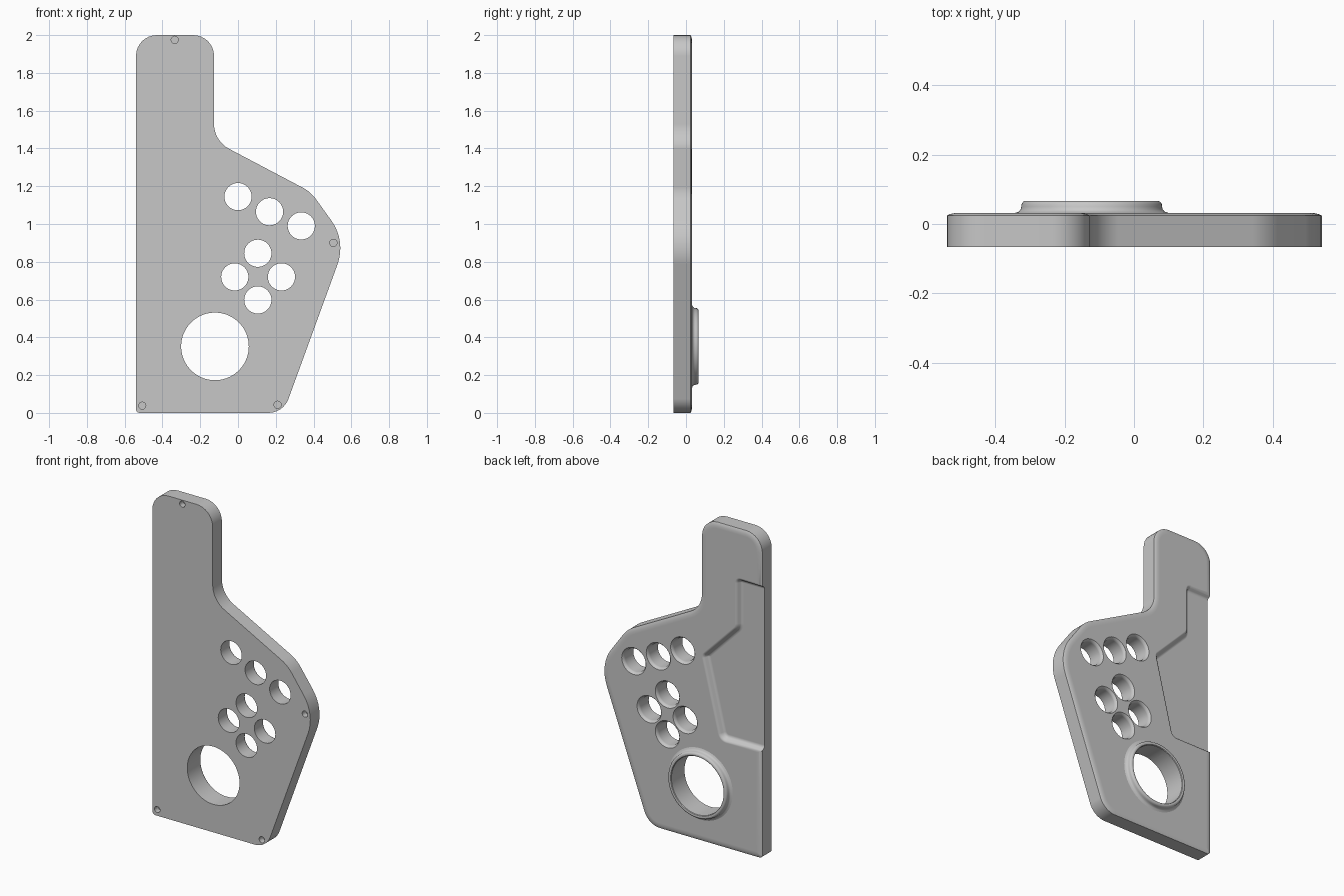
import bpy, bmesh, math
from mathutils import Vector

if "Cube" in bpy.data.objects:
    bpy.data.objects.remove(bpy.data.objects["Cube"])

FRONT, BACK, TOP = -0.0665, 0.032, 0.0665

grey = bpy.data.materials.new("plain_grey")
grey.use_nodes = True
grey.diffuse_color = (0.57, 0.57, 0.57, 1)
grey.node_tree.nodes["Principled BSDF"].inputs["Base Color"].default_value = (0.57, 0.57, 0.57, 1)


def rounded(corners, inset=0.0, steps=8):
    """Counter-clockwise (x, z, radius) corners -> inset outline with filleted corners."""
    pts = [Vector(c[:2]) for c in corners]
    out = []
    for i, (x, z, r) in enumerate(corners):
        p = pts[i]
        d0 = (p - pts[i - 1]).normalized()
        d1 = (pts[(i + 1) % len(pts)] - p).normalized()
        n0, n1 = Vector((-d0.y, d0.x)), Vector((-d1.y, d1.x))
        mid = (n0 + n1) / (1 + n0.dot(n1))      # mitre vector
        side = 1 if d0.x * d1.y - d0.y * d1.x > 0 else -1
        r = max(r - side * inset, 0.004)
        centre = p + mid * (inset + side * r)
        turn = d0.angle(d1) * side
        a0 = math.atan2(-side * n0.y, -side * n0.x)
        for k in range(steps + 1):
            a = a0 + turn * k / steps
            out.append(centre + r * Vector((math.cos(a), math.sin(a))))
    return out


def circle(cx, cz, r, n):
    return [Vector((cx + r * math.cos(2 * math.pi * k / n),
                    cz + r * math.sin(2 * math.pi * k / n))) for k in range(n)]


def loft(layers, closed=False):
    """Skin (y, outline) layers; cap the ends, or join last to first."""
    bm = bmesh.new()
    rings = [[bm.verts.new((p.x, y, p.y)) for p in pts] for y, pts in layers]
    pairs = list(zip(rings, rings[1:]))
    if closed:
        pairs.append((rings[-1], rings[0]))
    else:
        bm.faces.new(rings[0])
        bm.faces.new(rings[-1])
    for a, b in pairs:
        for i in range(len(a)):
            j = (i + 1) % len(a)
            bm.faces.new((a[i], a[j], b[j], b[i]))
    bmesh.ops.recalc_face_normals(bm, faces=bm.faces)
    return bm


def make(name, bm):
    mesh = bpy.data.meshes.new(name)
    bm.to_mesh(mesh)
    bm.free()
    mesh.materials.append(grey)
    ob = bpy.data.objects.new(name, mesh)
    bpy.context.collection.objects.link(ob)
    return ob


def select(ob):
    bpy.ops.object.select_all(action='DESELECT')
    ob.select_set(True)
    bpy.context.view_layer.objects.active = ob


def carve(ob, layers):
    """Subtract one lofted solid from the object."""
    cutter = make("cutter", loft(layers))
    cutter.hide_render = True
    cut = ob.modifiers.new("cut", 'BOOLEAN')
    cut.operation, cut.solver, cut.object = 'DIFFERENCE', 'EXACT', cutter
    select(ob)
    bpy.ops.object.modifier_apply(modifier="cut")
    bpy.data.objects.remove(cutter)


def smooth(ob):
    select(ob)
    bpy.ops.object.shade_smooth_by_angle(angle=math.radians(35))
    ob.modifiers.new("flat_weighting", 'WEIGHTED_NORMAL').keep_sharp = True


# Plate with a softly rounded back rim
outline = [(-0.54, 0, 0.02), (0.24, 0, 0.113), (0.572, 0.91, 0.25), (0.385, 1.17, 0.2),
           (-0.127, 1.44, 0.15), (-0.127, 2, 0.11), (-0.54, 2, 0.11)]
rim = [(FRONT, 0), (0.024, 0), (0.028, 0.008), (0.031, 0.02), (BACK, 0.035)]
plate = make("plate", loft([(y, rounded(outline, d)) for y, d in rim]))

# Small holes, flared at the back
flare = [(-0.1, 0.072), (0.012, 0.072), (0.02, 0.074), (0.027, 0.078), (0.034, 0.085)]
for x, z in [(0, 1.145), (0.167, 1.065), (0.335, 0.99),
             (0.105, 0.845), (-0.017, 0.72), (0.23, 0.72), (0.105, 0.598)]:
    carve(plate, [(y, circle(x, z, r, 40)) for y, r in flare])

# Main bore
bore = (-0.122, 0.352)
carve(plate, [(y, circle(*bore, 0.179, 72)) for y in (-0.1, 0.1)])

# Blind screw holes in the front
for x, z in [(-0.335, 1.975), (0.505, 0.9), (-0.507, 0.038), (0.21, 0.043)]:
    carve(plate, [(y, circle(x, z, 0.019, 20)) for y in (-0.1, -0.03)])

# Back recess, open at the right side, with soft walls
recess = [(-0.7, 0.65, 0.01), (-0.25, 0.65, 0.06), (-0.125, 1.155, 0.04),
          (-0.355, 1.39, 0.04), (-0.355, 1.7, 0.04), (-0.7, 1.7, 0.01)]
wall = [(0.036, -0.01), (0.029, 0.01), (0.022, 0.018), (0.01, 0.024), (0.004, 0.031), (0.001, 0.042)]
carve(plate, [(y, rounded(recess, d)) for y, d in wall])
smooth(plate)

# Raised collar around the bore
profile = [(0.179, 0.015), (0.179, 0.061), (0.182, 0.065), (0.187, TOP), (0.192, TOP), (0.198, 0.064),
           (0.202, 0.058), (0.203, 0.05), (0.205, 0.042), (0.21, 0.036), (0.222, 0.0315), (0.222, 0.015)]
smooth(make("bore_collar", loft([(y, circle(*bore, r, 72)) for r, y in profile], closed=True)))
